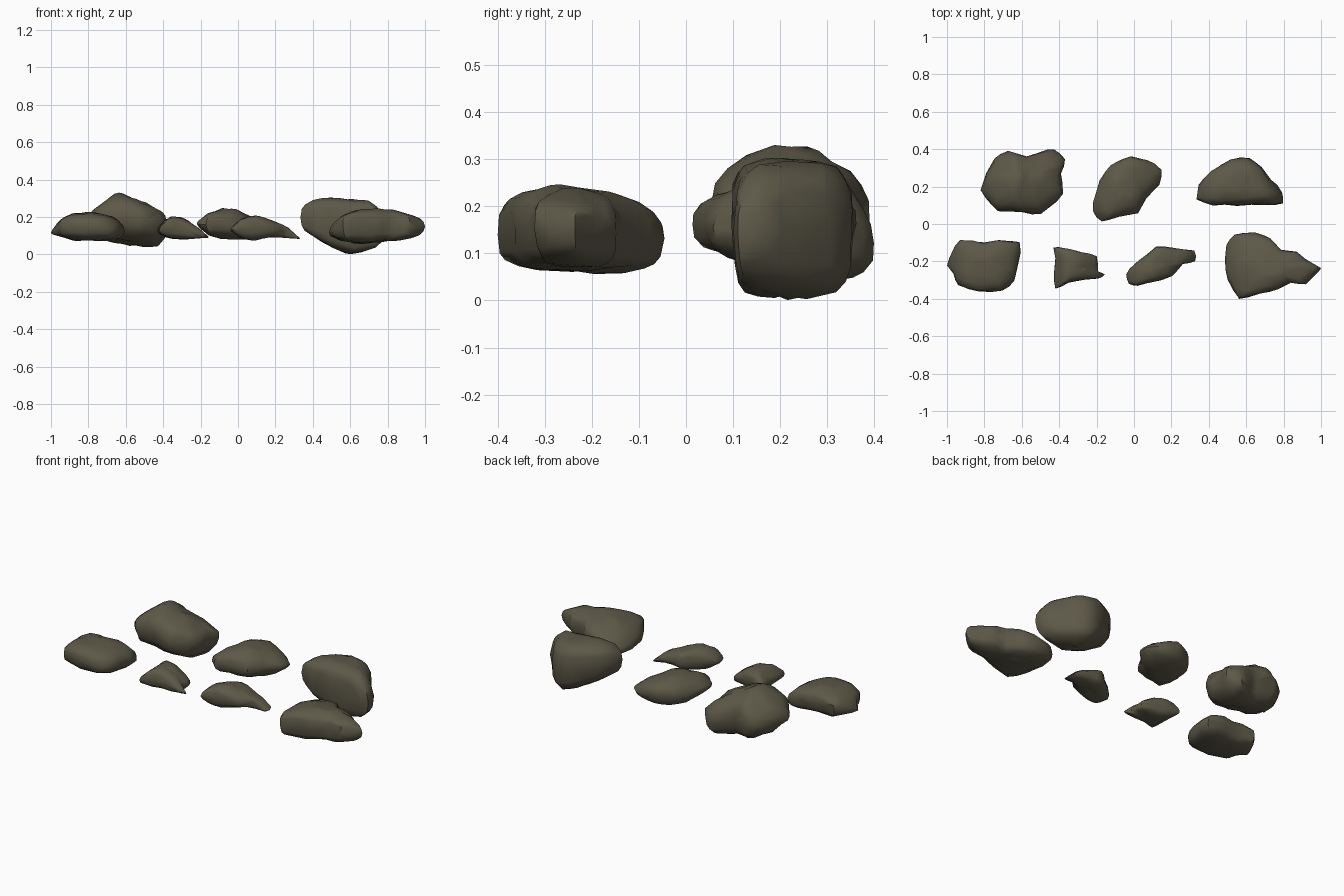
import bpy, bmesh, math
from mathutils import Vector, noise

if "Cube" in bpy.data.objects:
    bpy.data.objects.remove(bpy.data.objects["Cube"])

stone = bpy.data.materials.new("olive_grey_stone")
stone.diffuse_color = (0.11, 0.10, 0.065, 1)
stone.use_nodes = True
stone.node_tree.nodes["Principled BSDF"].inputs["Base Color"].default_value = stone.diffuse_color


def spline(pts, steps):
    """Closed Catmull-Rom curve, tightened so the corners stay craggy."""
    out, n = [], len(pts)
    for i in range(n):
        a, b, c, d = (Vector(pts[(i + k) % n]) for k in (-1, 0, 1, 2))
        m0, m1 = (c - a) * 0.3, (d - b) * 0.3
        for s in range(steps):
            t = s / steps
            out.append(b * (2*t**3 - 3*t**2 + 1) + m0 * (t**3 - 2*t**2 + t)
                       + c * (3*t**2 - 2*t**3) + m1 * (t**3 - t**2))
    return out


def heights(profile, x):
    """Underside and top height of a rock at x."""
    if x <= profile[0][0]:
        return profile[0][1:]
    for (x0, b0, t0), (x1, b1, t1) in zip(profile, profile[1:]):
        if x <= x1:
            f = (x - x0) / (x1 - x0)
            return b0 + (b1 - b0) * f, t0 + (t1 - t0) * f
    return profile[-1][1:]


def rock(name, outline, profile, boxy=3.0, rough=0.016, drop=0.0, lift=0.0, rings=10):
    """Rounded boulder from a plan outline and (x, underside, top) profile.
    drop slopes the top down to the back, lift raises the underside to the front."""
    edge = spline(outline, 2)
    centre = sum(edge, Vector((0, 0))) / len(edge)
    bm = bmesh.new()

    def point(p, h, r):
        b, t = heights(profile, p.x)
        t = max(b + 0.015, t - drop * max(0, p.y - centre.y))
        b = min(t - 0.015, b + lift * max(0, centre.y - p.y))
        z = (b + t) / 2 + (t - b) / 2 * h
        v = Vector((p.x, p.y, z))
        jitter = noise.noise_vector(v * 11) * rough + noise.noise_vector(v * 24) * rough * 0.6
        jitter.z *= 0.6
        return bm.verts.new(v + jitter * (1 - 0.5 * r))

    loops = []
    for i in range(1, rings):
        a = math.pi * i / rings
        r = math.sin(a) ** (2 / boxy)
        c = math.cos(a)
        h = math.copysign(abs(c) ** (2 / boxy), c)
        loops.append([point(centre + (e - centre) * r, h, r) for e in edge])
    # Inner rings keep the broad top and underside detailed
    r0 = math.sin(math.pi / rings) ** (2 / boxy)
    for s in (0.7, 0.4):
        r = r0 * s
        h = (1 - r ** boxy) ** (1 / boxy)
        loops.insert(0, [point(centre + (e - centre) * r, h, r) for e in edge])
        loops.append([point(centre + (e - centre) * r, -h, r) for e in edge])
    top, bottom = point(centre, 1, 0), point(centre, -1, 0)
    n = len(edge)
    for j in range(n):
        k = (j + 1) % n
        bm.faces.new((top, loops[0][j], loops[0][k]))
        bm.faces.new((bottom, loops[-1][k], loops[-1][j]))
        for u, w in zip(loops, loops[1:]):
            bm.faces.new((u[j], w[j], w[k], u[k]))
    bmesh.ops.triangulate(bm, faces=bm.faces[:])
    bmesh.ops.recalc_face_normals(bm, faces=bm.faces[:])
    me = bpy.data.meshes.new(name)
    bm.to_mesh(me)
    bm.free()
    me.materials.append(stone)
    ob = bpy.data.objects.new(name, me)
    bpy.context.collection.objects.link(ob)
    # Irregular facets
    dec = ob.modifiers.new("facets", 'DECIMATE')
    dec.ratio = 0.45
    bpy.ops.object.select_all(action='DESELECT')
    ob.select_set(True)
    bpy.context.view_layer.objects.active = ob
    bpy.ops.object.modifier_apply(modifier=dec.name)
    bpy.ops.object.shade_smooth_by_angle(angle=math.radians(45))


# Back row
rock("back_left_rock",
     [(-.82, .18), (-.79, .27), (-.74, .35), (-.67, .395), (-.58, .36), (-.50, .385),
      (-.43, .395), (-.365, .35), (-.39, .27), (-.385, .165), (-.43, .11), (-.50, .055),
      (-.60, .065), (-.73, .075), (-.79, .13)],
     [(-.82, .12, .22), (-.74, .07, .28), (-.64, .055, .33), (-.54, .045, .295),
      (-.44, .03, .26), (-.37, .07, .25)], boxy=3.0, rough=.02, drop=.3, lift=.25)
rock("back_middle_rock",
     [(-.22, .07), (-.205, .15), (-.18, .24), (-.12, .315), (-.02, .36), (.07, .34),
      (.15, .29), (.14, .21), (.07, .14), (.02, .06), (-.08, .04), (-.17, .015)],
     [(-.22, .135, .19), (-.16, .09, .23), (-.08, .08, .245), (0, .08, .238),
      (.08, .08, .205), (.15, .10, .175)], boxy=2.6)
rock("back_right_rock",
     [(.335, .13), (.35, .21), (.41, .28), (.52, .345), (.61, .355), (.68, .31),
      (.73, .24), (.79, .17), (.795, .11), (.70, .10), (.55, .10), (.42, .10)],
     [(.335, .12, .285), (.40, .085, .302), (.50, .04, .30), (.60, .002, .293),
      (.70, .015, .285), (.76, .03, .255), (.80, .065, .21)], boxy=3.8)

# Front row
rock("front_left_rock",
     [(-1.0, -.22), (-.965, -.14), (-.93, -.085), (-.80, -.10), (-.72, -.085), (-.61, -.10),
      (-.615, -.20), (-.64, -.30), (-.70, -.355), (-.83, -.36), (-.94, -.33), (-.965, -.27)],
     [(-1.0, .09, .135), (-.95, .083, .20), (-.87, .076, .22), (-.72, .07, .222),
      (-.65, .065, .205), (-.61, .075, .18)], boxy=3.1)
rock("small_left_rock",
     [(-.43, -.125), (-.36, -.13), (-.28, -.15), (-.20, -.17), (-.19, -.25), (-.155, -.265),
      (-.19, -.29), (-.27, -.30), (-.35, -.315), (-.42, -.345), (-.43, -.26), (-.42, -.18)],
     [(-.43, .10, .16), (-.37, .085, .20), (-.29, .08, .195), (-.21, .08, .147),
      (-.155, .085, .10)], rough=.013)
rock("small_right_rock",
     [(-.045, -.27), (-.01, -.22), (.06, -.17), (.12, -.12), (.20, -.13), (.32, -.14),
      (.325, -.20), (.26, -.22), (.20, -.28), (.12, -.305), (.02, -.33), (-.03, -.32)],
     [(-.045, .11, .15), (.02, .08, .20), (.09, .075, .21), (.17, .09, .187),
      (.25, .085, .157), (.33, .075, .095)], boxy=2.8, rough=.013)
rock("front_right_rock",
     [(.49, -.20), (.495, -.11), (.54, -.055), (.65, -.05), (.73, -.075), (.79, -.14),
      (.87, -.145), (.92, -.19), (1.0, -.235), (.96, -.28), (.92, -.32), (.84, -.315),
      (.77, -.35), (.67, -.375), (.56, -.40), (.50, -.30)],
     [(.49, .085, .165), (.55, .065, .215), (.65, .06, .24), (.75, .065, .244),
      (.86, .075, .232), (.96, .085, .21), (1.0, .10, .20)], boxy=3.6, drop=.22)
